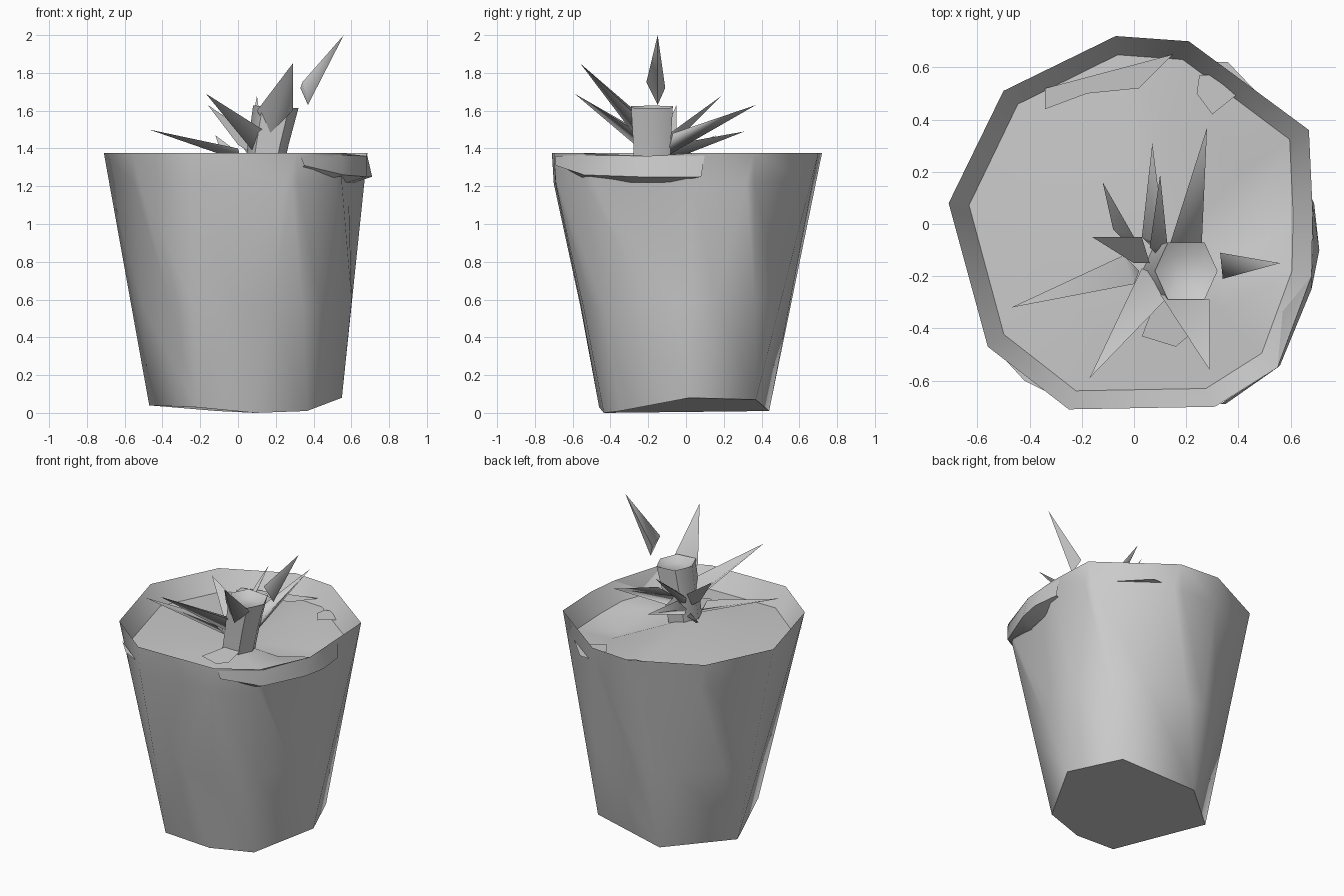
import bpy
from mathutils import Vector

if "Cube" in bpy.data.objects:
    bpy.data.objects.remove(bpy.data.objects["Cube"])

grey = bpy.data.materials.new("plain_grey")
grey.diffuse_color = (0.6, 0.6, 0.6, 1)
grey.use_nodes = True
grey.node_tree.nodes["Principled BSDF"].inputs["Base Color"].default_value = grey.diffuse_color


def make(name, verts, faces, angle=3.2):
    mesh = bpy.data.meshes.new(name)
    mesh.from_pydata([tuple(v) for v in verts], [], faces)
    mesh.materials.append(grey)
    ob = bpy.data.objects.new(name, mesh)
    bpy.context.collection.objects.link(ob)
    bpy.ops.object.select_all(action='DESELECT')
    ob.select_set(True)
    bpy.context.view_layer.objects.active = ob
    bpy.ops.object.mode_set(mode='EDIT')
    bpy.ops.mesh.select_all(action='SELECT')
    bpy.ops.mesh.remove_doubles(threshold=.0005)
    bpy.ops.mesh.normals_make_consistent(inside=False)
    bpy.ops.object.mode_set(mode='OBJECT')
    bpy.ops.object.shade_smooth_by_angle(angle=angle)
    return ob


def bridge(rows, n, closed=True):
    return [(r * n + i, r * n + (i + 1) % n, (r + 1) * n + (i + 1) % n, (r + 1) * n + i)
            for r in range(rows - 1) for i in range(n if closed else n - 1)]


# Outlines of the pot, counted clockwise from the left
rim = [(-.71, .08), (-.5, .51), (-.07, .72), (.21, .7), (.67, .36), (.685, .04),
       (.68, -.2), (.55, -.55), (.31, -.7), (-.25, -.71), (-.56, -.47)]
foot = [(-.47, .12, .04), (-.11, .44, .01), (.4, .37, .07), (.55, .02, .08),
        (.365, -.35, .01), (.09, -.435, 0), (-.22, -.46, .03)]
rim = [Vector((x, y, 1.36 if i == 6 else 1.375)) for i, (x, y) in enumerate(rim)]
soil_edge = [Vector((t.x * .89, t.y * .9, 1.25)) for t in rim]

# Foot and rim corners joined by triangular facets: (foot, rim) pairs in order
pairs = [(0, 0), (0, 1), (1, 1), (1, 2), (1, 3), (2, 3), (2, 4), (3, 4), (3, 5), (3, 6),
         (3, 7), (4, 7), (4, 8), (5, 8), (6, 8), (6, 9), (6, 10), (0, 10)]
bottom = [Vector(foot[f]) for f, r in pairs]
top = [rim[r] for f, r in pairs]
low = [b.lerp(t, .4) for b, t in zip(bottom, top)]
high = [b.lerp(t, .88) for b, t in zip(bottom, top)]
for p, (f, r) in zip(high, pairs):
    if r == 6:                      # hollow panel under the lip
        p.x -= .08
    elif r in (8, 9):               # slight bulge at the front
        p.y -= .02
inner = [soil_edge[r] for f, r in pairs]
n = len(pairs)
make("pot", bottom + low + high + top + inner, bridge(5, n), 1.7)
make("pot_base", foot, [tuple(range(7))])

# Soil, slightly domed with a dip on the right
n = len(rim)
mid = [Vector((p.x * .6 + .03, p.y * .6 - .03, 1.265)) for p in soil_edge]
mid[5] = Vector((.45, .05, 1.16))
mid[4] = Vector((.42, .2, 1.19))
faces = bridge(2, n) + [(n + i, n + (i + 1) % n, 2 * n) for i in range(n)]
make("soil", soil_edge + mid + [Vector((.08, -.15, 1.285))], faces, 1.0)

# Soil edges that press out through the wall
for k, pts in enumerate([[(-.53, -.48, 1.25), (-.42, -.6, 1.25), (-.3, -.66, 1.25)],
                         [(.28, .62, 1.25), (.36, .62, 1.25), (.57, .4, 1.25)]]):
    make(f"soil_edge_{k}", pts, [(0, 1, 2)])

# Curled lip over the hollow panel
lip_top = [(.68, .1, 1.37), (.685, -.05, 1.36), (.68, -.2, 1.36), (.55, -.55, 1.365), (.33, -.69, 1.36)]
lip_out = [(.69, .08, 1.25), (.71, -.1, 1.25), (.68, -.25, 1.25), (.56, -.54, 1.26), (.35, -.69, 1.31)]
lip_in = [(.64, .07, 1.25), (.62, -.08, 1.22), (.58, -.28, 1.22), (.41, -.56, 1.22), (.34, -.66, 1.3)]
make("curled_lip", lip_top + lip_out + lip_in, bridge(3, 5, False), .7)

# Soil clods near the back and front
for k, pts in enumerate([
        [(-.34, .44, 1.27), (-.34, .52, 1.28), (.15, .65, 1.29), (.02, .52, 1.28), (-.18, .5, 1.28)],
        [(.25, .57, 1.27), (.36, .57, 1.28), (.4, .5, 1.27), (.3, .42, 1.27), (.24, .5, 1.27)],
        [(.03, -.43, 1.28), (.16, -.47, 1.28), (.22, -.42, 1.28), (.2, -.25, 1.3), (.1, -.25, 1.3)]]):
    make(f"clod_{k}", pts, [(0, 1, 2, 3, 4)])

# Leaning stem with a dished top
hexagon = [(-.12, 0), (-.07, .11), (.07, .11), (.12, 0), (.07, -.11), (-.07, -.11)]
stem = [(x * s + cx, y * s - .18, z + x * dz) for s, cx, z, dz in
        ((.85, .13, 1.25, 0), (.9, .16, 1.42, 0), (1, .2, 1.62, -.06), (.55, .2, 1.59, 0))
        for x, y in hexagon]
make("stem", stem, bridge(4, 6) + [tuple(range(18, 24)), tuple(range(6))], .9)

# Pointed leaves: tip, then two corners of the base, then the keel
leaves = [
    [(.56, -.15, 2), (.33, -.11, 1.72), (.34, -.21, 1.75), (.37, -.15, 1.63)],
    [(.29, -.56, 1.85), (.1, -.27, 1.6), (.29, -.29, 1.6), (.17, -.28, 1.48)],
    [(-.17, -.59, 1.69), (.03, -.17, 1.45), (.13, -.28, 1.5), (.1, -.2, 1.36)],
    [(-.47, -.32, 1.5), (-.04, -.12, 1.39), (0, -.23, 1.4), (.02, -.18, 1.33)],
    [(.28, .37, 1.63), (.14, -.07, 1.45), (.26, -.07, 1.48), (.2, -.1, 1.36)],
    [(.07, .31, 1.49), (.03, -.05, 1.4), (.12, -.08, 1.42), (.08, -.1, 1.33)],
    [(.1, .19, 1.68), (.06, -.09, 1.45), (.13, -.1, 1.47), (.1, -.13, 1.36)],
    [(-.12, .16, 1.47), (-.08, -.02, 1.35), (0, -.05, 1.38), (-.01, -.09, 1.3)],
    [(-.16, -.05, 1.63), (.03, -.05, 1.5), (0, -.15, 1.42), (.06, -.15, 1.38)]]
for k, pts in enumerate(leaves):
    make(f"leaf_{k}", pts, [(0, 1, 2), (0, 2, 3), (0, 3, 1), (1, 3, 2)], 1.9)
